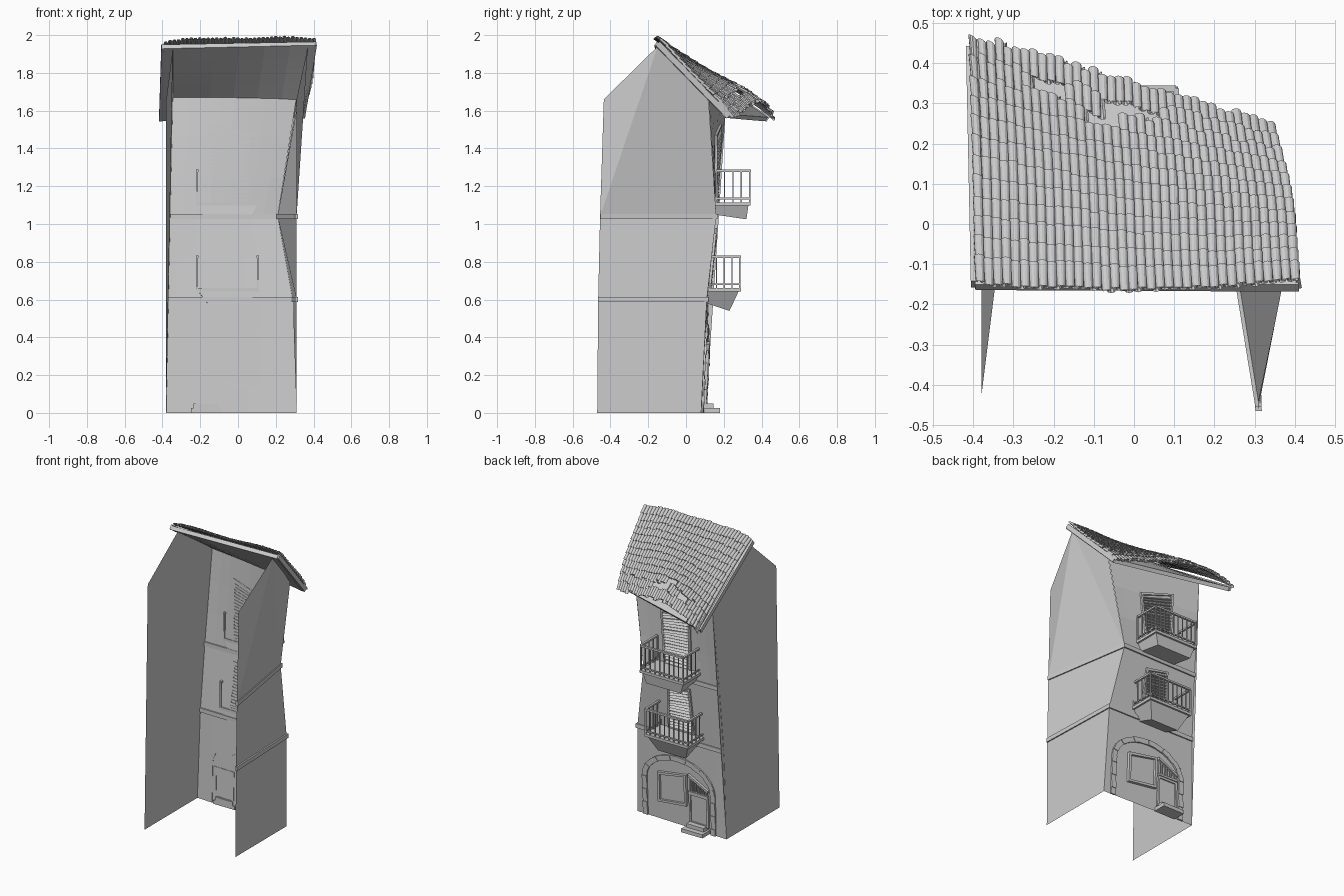
import bpy, math, random
from mathutils import Vector as V

if "Cube" in bpy.data.objects:
    bpy.data.objects.remove(bpy.data.objects["Cube"])

random.seed(4)


def make(name, verts, faces):
    me = bpy.data.meshes.new(name)
    me.from_pydata([tuple(v) for v in verts], [], faces)
    me.update()
    ob = bpy.data.objects.new(name, me)
    bpy.context.collection.objects.link(ob)
    return ob


class Part:
    """Collects several solids into one object."""
    def __init__(self, name):
        self.name, self.v, self.f = name, [], []

    def add(self, verts, faces):
        o = len(self.v)
        self.v += verts
        self.f += [tuple(i + o for i in f) for f in faces]

    def loft(self, a, b):
        n = len(a)
        self.add(list(a) + list(b), [tuple(range(n))[::-1], tuple(range(n, 2 * n))] +
                 [(i, (i + 1) % n, n + (i + 1) % n, n + i) for i in range(n)])

    def bar(self, a, b, w, h=None):
        a, b, h = V(a), V(b), h or w
        d = (b - a).normalized()
        s = d.cross(V((0, 0, 1)))
        s = V((1, 0, 0)) if s.length < 0.3 else s.normalized()
        t = s.cross(d)
        ring = [s * w / 2 * i + t * h / 2 * j for i, j in ((-1, -1), (1, -1), (1, 1), (-1, 1))]
        self.loft([a + r for r in ring], [b + r for r in ring])

    def panel(self, pts, d0, d1):
        # flat shape (x, z) laid on the leaning facade
        self.loft([V((x, fy(x, z) + d0, z)) for x, z in pts],
                  [V((x, fy(x, z) + d1, z)) for x, z in pts])

    def done(self):
        return make(self.name, self.v, self.f)


# crooked corner posts of the facade: z, x left, y left, x right, y right
ROWS = [(0, -.38, .105, .31, .08), (.6, -.37, .12, .29, .11),
        (1.04, -.36, .155, .21, .16), (1.67, -.345, .215, .31, .12)]


def row(z):
    for a, b in zip(ROWS, ROWS[1:]):
        if z <= b[0]:
            break
    t = (z - a[0]) / (b[0] - a[0])
    return [p + (q - p) * t for p, q in zip(a, b)]


def fy(x, z):
    _, xl, yl, xr, yr = row(z)
    return yl + (yr - yl) * (x - xl) / (xr - xl)


def mix4(c, s, t):
    a = V(c[0]).lerp(V(c[1]), s)
    return a.lerp(V(c[2]).lerp(V(c[3]), s), t)


def grid(name, fn, nu, nv):
    vs = [fn(i / nu, j / nv) for j in range(nv + 1) for i in range(nu + 1)]
    w = nu + 1
    return make(name, vs, [(j * w + i, j * w + i + 1, j * w + w + i + 1, j * w + w + i)
                           for j in range(nv) for i in range(nu)])


# walls, open at the front
HS = [0, .3, .6, .82, 1.04, 1.25, 1.46, 1.67]


def facade(u, v):
    z, xl, yl, xr, yr = row(HS[round(v * 7)])
    return V((xl + (xr - xl) * u, yl + (yr - yl) * u, z))


grid("facade_wall", facade, 8, 7)
make("left_wall", [(-.38, -.465, 0), (-.38, .105, 0), (-.345, .215, 1.67), (-.345, -.15, 1.93),
                   (-.38, -.43, 1.66)], [(0, 1, 2, 3, 4)])
make("right_wall", [(.31, -.47, 0), (.31, .08, 0), (.31, -.465, .6), (.29, .11, .6),
                    (.31, -.455, 1.04), (.21, .16, 1.04), (.31, -.435, 1.66), (.31, .12, 1.65),
                    (.37, -.15, 1.94)],
     [(0, 1, 3, 2), (2, 3, 5, 4), (4, 5, 8), (5, 7, 8), (4, 8, 6)])

# floor ledges round the facade and right wall
led = Part("floor_ledges")
for z, yf in ((.6, -.465), (1.04, -.455)):
    _, xl, yl, xr, yr = row(z)
    led.bar((.31, yf, z), (xr, yr, z), .016, .028)
    led.bar((xr + .008, yr, z), (xl, yl, z), .016, .028)
led.done()

# door surround of separate stones
arch = Part("arch_stones")


def arch_pt(k, o):
    if k < 6:
        return (.26 - o, k * .045)
    if k > 20:
        return (-.30 + o, (26 - k) * .045)
    a = math.pi * (k - 6) / 14
    return (-.02 + (.28 - o) * math.cos(a), .27 + (.2 - o) * math.sin(a))


for k in range(26):
    d = .012 if k % 2 else .008
    arch.panel([arch_pt(k, 0), arch_pt(k + 1, 0), arch_pt(k + 1, .035), arch_pt(k, .035)], -.002, d)
arch.done()


def frame(part, c, w, d0, d1):
    # picture frame inside four (x, z) corners
    m = [sum(p[i] for p in c) / 4 for i in (0, 1)]
    inn = [(p[0] + math.copysign(w, m[0] - p[0]), p[1] + math.copysign(w, m[1] - p[1])) for p in c]
    for i in range(4):
        j = (i + 1) % 4
        part.panel([c[i], c[j], inn[j], inn[i]], d0, d1)


# ground floor shop window, door and ribbed transom
shop = Part("shop_window_frame")
frame(shop, [(-.085, .15), (.135, .125), (.135, .33), (-.085, .365)], .016, 0, .02)
shop.panel([(-.07, .16), (.12, .14), (.12, .32), (-.07, .35)], 0, .004)
shop.done()
door = Part("door")
frame(door, [(-.25, .04), (-.1, .04), (-.1, .25), (-.25, .25)], .014, -.003, .012)
door.panel([(-.24, .05), (-.11, .05), (-.11, .24), (-.24, .24)], 0, .004)
door.done()
tr = Part("door_transom")
tr.panel([(-.1, .36), (-.25, .285), (-.25, .3), (-.1, .377)], 0, .018)
tr.panel([(-.1, .25), (-.25, .25), (-.25, .262), (-.1, .262)], 0, .018)
for i in range(8):
    x = -.11 - i * .018
    tr.panel([(x, .255), (x - .007, .255), (x - .007, .365 + (x + .1) * .5), (x, .365 + (x + .1) * .5)],
             0, .012)
tr.done()
st = Part("door_steps")
for y, z0, z1, w in ((.18, 0, .025, .08), (.145, .025, .05, .065)):
    st.loft([V((-.17 + s * w, t, z0)) for s, t in ((-1, .09), (1, .09), (1, y), (-1, y))],
            [V((-.17 + s * w, t, z1)) for s, t in ((-1, .09), (1, .09), (1, y), (-1, y))])
st.done()


# louvred balcony doors: corners bottom left, bottom right, top right, top left
def shutter(name, c, n):
    p = Part(name)
    frame(p, c, .014, -.003, .012)

    def at(s, t):
        q = mix4([(*c[0], 0), (*c[1], 0), (*c[3], 0), (*c[2], 0)], s, t)
        return q.x, q.y
    for i in range(n):
        t, k = .05 + .9 * i / n, random.uniform(-.012, .012)
        h = .55 / n
        pts = [at(.05, t), at(.95, t + k), at(.95, t + k + h), at(.05, t + h)]
        out = [.016, .016, .002, .002]
        p.loft([V((x, fy(x, z) - .003, z)) for x, z in pts],
               [V((x, fy(x, z) + o, z)) for (x, z), o in zip(pts, out)])
    p.done()


shutter("lower_shutter", [(-.155, .66), (.045, .66), (.03, .95), (-.14, .98)], 14)
shutter("upper_shutter", [(-.155, 1.1), (.05, 1.105), (.08, 1.47), (-.16, 1.53)], 18)


# balconies: floor slab, tapered base, railing
def balcony(name, z, y0, y1, base, half):
    cx, w = -.055, .165

    def rect(hw, ya, za, yb, zb):
        return [V((cx - hw, ya, za)), V((cx + hw, ya, za)), V((cx + hw, yb, zb)), V((cx - hw, yb, zb))]
    b = Part(name + "_base")
    b.loft(rect(w, y0 - .01, z - .018, y1, z - .018), rect(w, y0 - .01, z, y1, z))
    (ya, za), (yb, zb) = base
    b.loft(rect(half, ya, za, yb, zb), rect(w - .012, y0 - .01, z - .018, y1 - .012, z - .018))
    b.done()
    r = Part(name + "_railing")
    e = .005
    path = [(cx - w + e, y0 - .005), (cx - w + e, y1 - e), (cx + w - e, y1 - e), (cx + w - e, y0 - .005)]
    for (xa, ya), (xb, yb), n in zip(path, path[1:], (4, 9, 4)):
        r.bar((xa, ya, z + .167), (xb, yb, z + .167), .014, .012)
        r.bar((xa, ya, z + .02), (xb, yb, z + .02), .008)
        for i in range(n + 1):
            x, y = xa + (xb - xa) * i / n, ya + (yb - ya) * i / n
            r.bar((x, y, z), (x, y, z + .165), .009 if i in (0, n) else .006)
    r.done()


balcony("lower_balcony", .66, .125, .29, ((.11, .58), (.23, .54)), .105)
balcony("upper_balcony", 1.115, .165, .342, ((.15, 1.05), (.32, 1.025)), .13)

# roof deck
deck = grid("roof_deck", lambda u, v: mix4([(-.395, -.15, 1.95), (.41, -.15, 1.965),
                                            (-.41, .435, 1.565), (.345, .225, 1.58)], u, v), 6, 6)
m = deck.modifiers.new("thick", 'SOLIDIFY')
m.thickness, m.offset = .026, -1


# sagging tile surface
def surf(u, v):
    p = mix4([(-.392, -.145, 1.952), (.412, -.14, 1.968), (-.405, .455, 1.572), (.36, .23, 1.583)], u, v)
    uu = max(0, min(1, u))
    hump = math.sin(math.pi * uu)
    p.y -= .02 * hump * (1 - v)
    p.z += .018 * hump * (1 - v) + .09 * math.sin(math.pi * uu ** .7) * max(v, 0) ** 1.5
    p.z -= .025 * max(v, 0) ** 10
    p.x += .018 * u * math.sin(math.pi * v * 1.3) * v
    p.z += .006 * math.sin(9 * u + 5 * v)
    return p


def tile(part, u, va, vb, ra, rb, sign, la, lb, seg):
    rings = []
    for v, r, l in ((va, ra, la), (vb, rb, lb)):
        p = surf(u, v)
        du = (surf(u + .01, v) - surf(u - .01, v)).normalized()
        dv = (surf(u, v + .01) - surf(u, v - .01)).normalized()
        n = du.cross(dv).normalized()
        for k in (r, r - .003):
            rings.append([p + n * (l + sign * k * math.sin(math.pi * i / seg))
                          + du * k * math.cos(math.pi * i / seg) for i in range(seg + 1)])
    order = [rings[0], rings[2], rings[3], rings[1]]
    w = seg + 1
    part.add([q for r in order for q in r],
             [(j * w + i, j * w + i + 1, j * w + w + i + 1, j * w + w + i)
              for j in range(3) for i in range(seg)])


# barrel tiles with a slipped, broken patch near the eave
cover, chan = Part("roof_cover_tiles"), Part("roof_channel_tiles")
NC, NR = 36, 12
for c in range(NC):
    u = .012 + .976 * c / (NC - 1)
    for j in range(NR):
        if j == 10 and (.2 < u < .31 or .42 < u < .6):
            continue
        if j == 9 and .36 < u < .46:
            continue
        jit = random.uniform(-.008, .008) * (1 + (j > 8))
        va, vb = j / NR - .01 + jit, (j + 1.12) / NR + jit
        if j == NR - 1:
            vb = 1.01 + jit
        tile(cover, u, va, vb, .0105, .0135, 1, .004, .010, 6)
        if c < NC - 1:
            tile(chan, u + .488 / (NC - 1), va, vb, .0115, .0105, -1, .010, .013, 4)
cover.done()
chan.done()

# thin rake boards under the tile edges
rake = Part("rake_boards")
rake.bar((-.4, -.15, 1.94), (-.412, .435, 1.555), .012, .03)
rake.bar((.41, -.15, 1.955), (.347, .225, 1.57), .012, .03)
rake.done()
